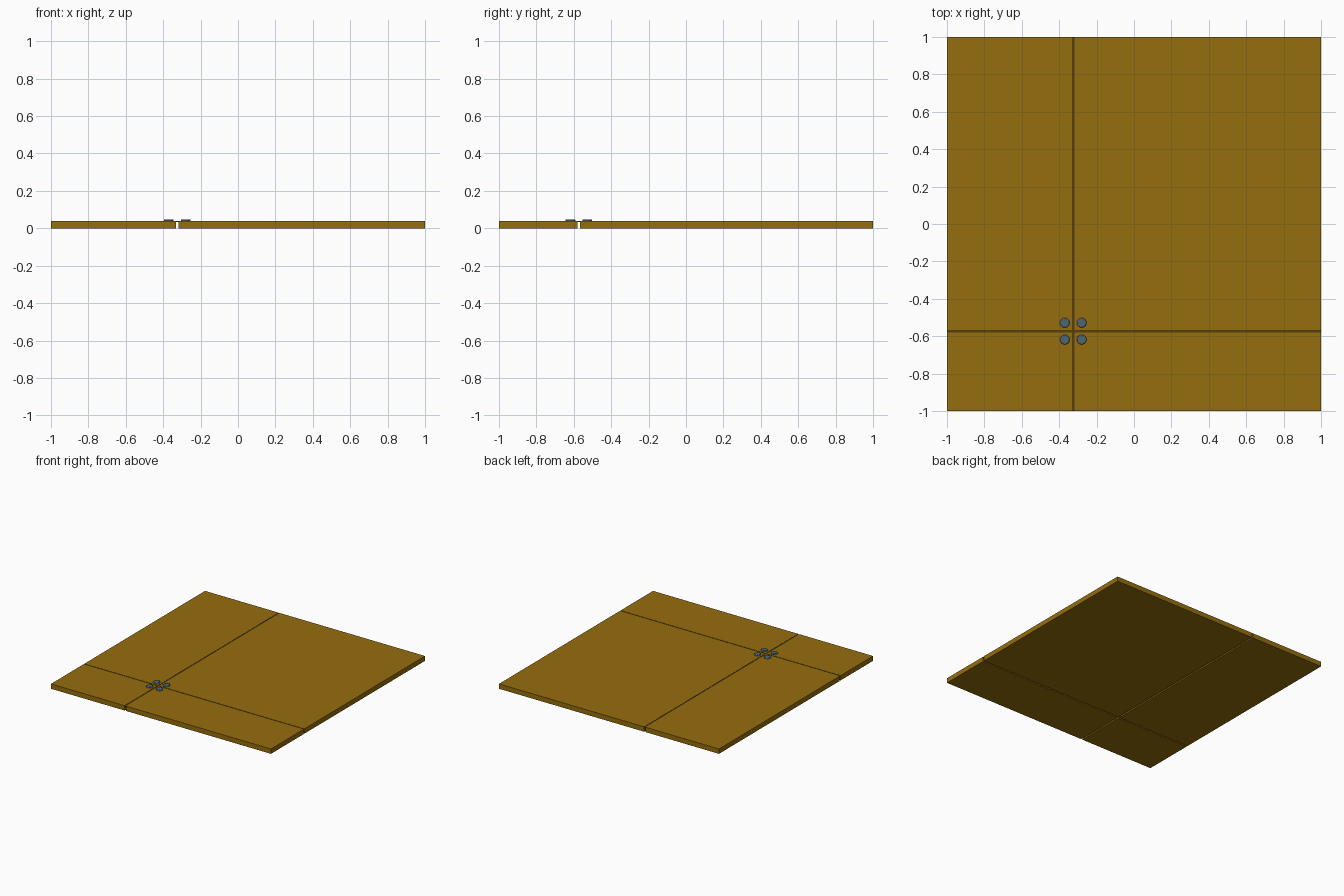
import bpy

if "Cube" in bpy.data.objects:
    bpy.data.objects.remove(bpy.data.objects["Cube"])

GX, GY = -0.325, -0.573   # where the joints cross
GAP, TOP = 0.012, 0.04    # joint width, slab thickness


def material(name, rgb):
    m = bpy.data.materials.new(name)
    m.diffuse_color = (*rgb, 1)
    m.use_nodes = True
    m.node_tree.nodes["Principled BSDF"].inputs["Base Color"].default_value = m.diffuse_color
    return m


def box(name, x0, x1, y0, y1, z0, z1, mat):
    bpy.ops.mesh.primitive_cube_add(size=1, location=((x0 + x1) / 2, (y0 + y1) / 2, (z0 + z1) / 2))
    o = bpy.context.object
    o.name = name
    o.scale = (x1 - x0, y1 - y0, z1 - z0)
    bpy.ops.object.transform_apply(location=False, rotation=False, scale=True)
    o.data.materials.append(mat)
    return o


gold = material("panel_gold", (0.30, 0.155, 0.004))
dark = material("joint_dark", (0.09, 0.05, 0.004))
steel = material("stud_steel", (0.075, 0.13, 0.17))

# Four floor panels separated by narrow joints
h = GAP / 2
for i, (x0, x1) in enumerate(((-1, GX - h), (GX + h, 1))):
    for j, (y0, y1) in enumerate(((-1, GY - h), (GY + h, 1))):
        box(f"panel_{i}{j}", x0, x1, y0, y1, 0, TOP, gold)

# Thin filler strips just under the surface of the joints
box("joint_strip_long", GX - h, GX + h, -1, 1, 0.034, 0.038, dark)
box("joint_strip_left", -1, GX - h, GY - h, GY + h, 0.034, 0.038, dark)
box("joint_strip_right", GX + h, 1, GY - h, GY + h, 0.034, 0.038, dark)

# Round stud heads around the crossing
for sx in (-1, 1):
    for sy in (-1, 1):
        bpy.ops.mesh.primitive_cylinder_add(
            vertices=24, radius=0.026, depth=0.012,
            location=(GX + sx * 0.045, GY + sy * 0.045, 0.042))
        stud = bpy.context.object
        stud.name = f"stud_{'left' if sx < 0 else 'right'}_{'front' if sy < 0 else 'back'}"
        stud.data.materials.append(steel)
        bevel = stud.modifiers.new("rounded_edge", 'BEVEL')
        bevel.width = 0.004
        bevel.segments = 2
        bpy.ops.object.shade_smooth_by_angle()
